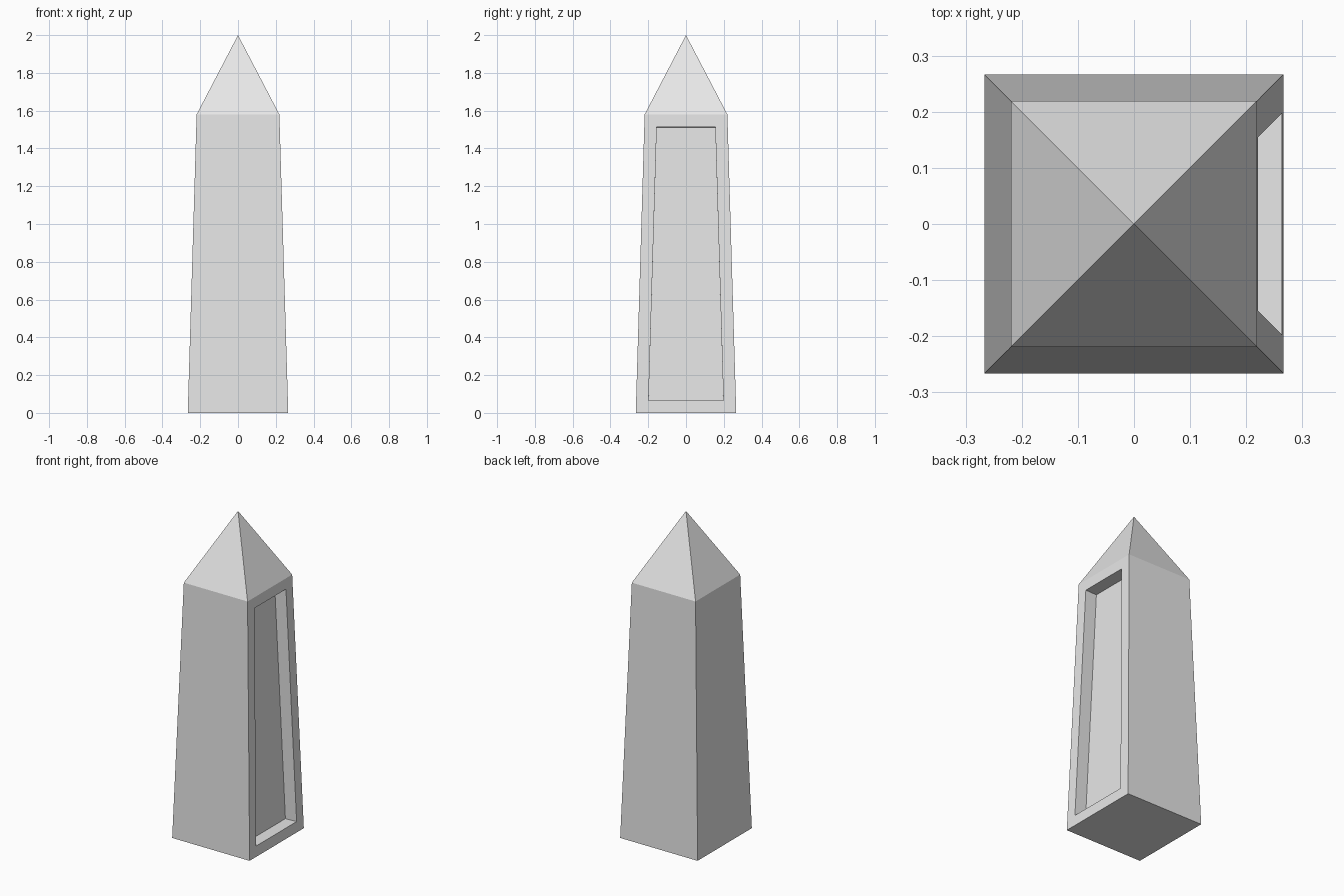
import bpy
import bmesh

cube = bpy.data.objects.get("Cube")
if cube:
    bpy.data.objects.remove(cube, do_unlink=True)

BASE, SHOULDER = 0.266, 0.219      # half widths
SHOULDER_Z, TIP_Z = 1.58, 2.0
BORDER, DEPTH = 0.066, 0.077       # recess frame width and depth

stone = bpy.data.materials.new("light grey stone")
stone.use_nodes = True
colour = (0.8, 0.8, 0.8, 1)
stone.diffuse_color = colour
stone.node_tree.nodes["Principled BSDF"].inputs["Base Color"].default_value = colour

bm = bmesh.new()


def square_ring(half, z):
    corners = [(-1, -1), (1, -1), (1, 1), (-1, 1)]
    return [bm.verts.new((x * half, y * half, z)) for x, y in corners]


# Tapered shaft with a pyramid cap
bottom = square_ring(BASE, 0)
top = square_ring(SHOULDER, SHOULDER_Z)
tip = bm.verts.new((0, 0, TIP_Z))
bm.faces.new(bottom[::-1])
sides = []
for i in range(4):
    j = (i + 1) % 4
    sides.append(bm.faces.new((bottom[i], bottom[j], top[j], top[i])))
    bm.faces.new((top[i], top[j], tip))
bm.normal_update()

# Recessed panel on the left side
panel = sides[1]
bmesh.ops.inset_individual(bm, faces=[panel], thickness=BORDER, use_even_offset=True)
inward = panel.normal.copy() * -DEPTH
pushed = bmesh.ops.extrude_discrete_faces(bm, faces=[panel])["faces"]
bmesh.ops.translate(bm, verts=pushed[0].verts[:], vec=inward)
bmesh.ops.recalc_face_normals(bm, faces=bm.faces[:])

mesh = bpy.data.meshes.new("obelisk")
bm.to_mesh(mesh)
bm.free()
mesh.materials.append(stone)
bpy.context.collection.objects.link(bpy.data.objects.new("obelisk", mesh))
